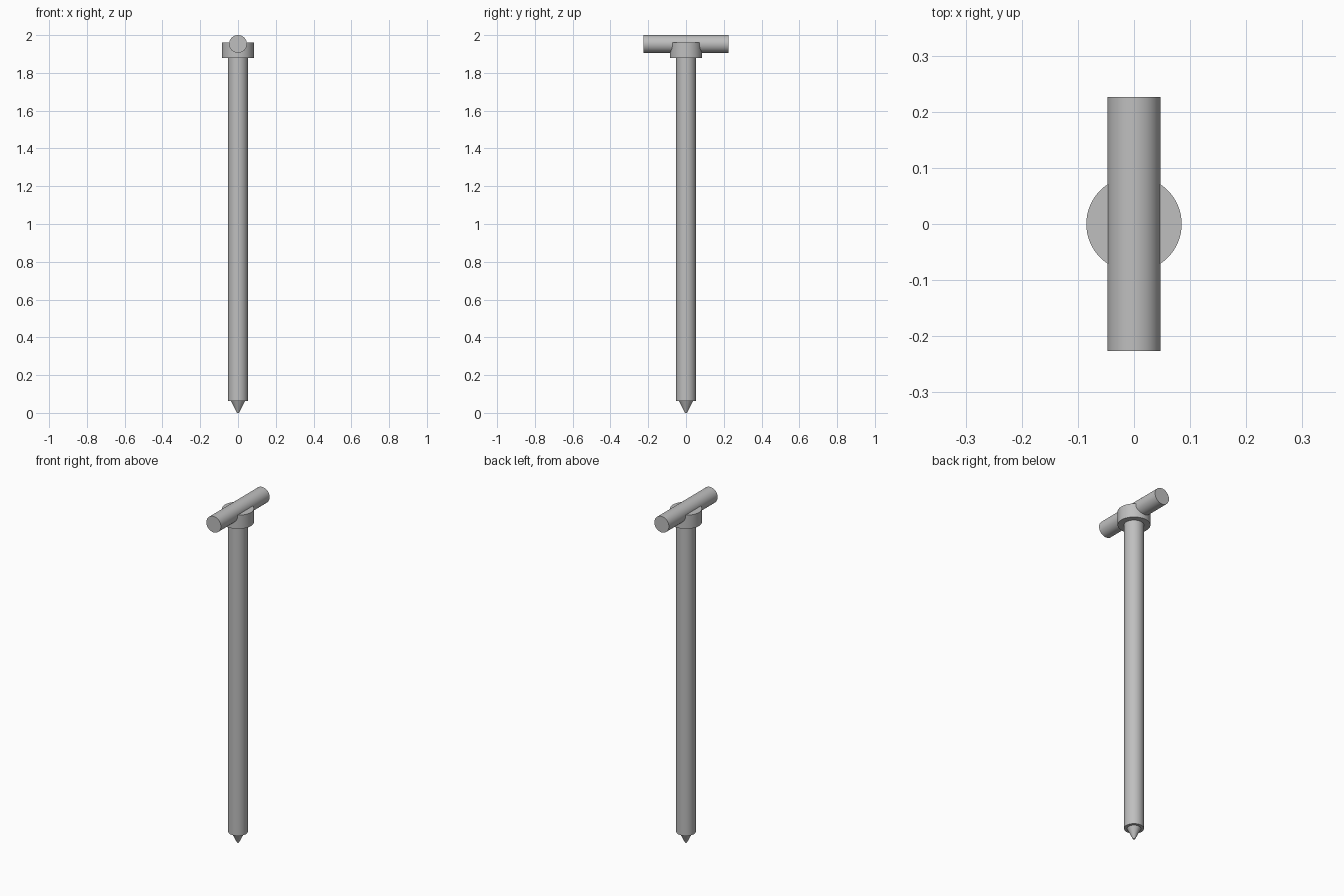
import bpy
import math

cube = bpy.data.objects.get("Cube")
if cube:
    bpy.data.objects.remove(cube, do_unlink=True)

# Single grey metal for all parts
steel = bpy.data.materials.new("grey_steel")
steel.use_nodes = True
GREY = (0.52, 0.52, 0.52, 1.0)
steel.diffuse_color = GREY
steel.node_tree.nodes["Principled BSDF"].inputs["Base Color"].default_value = GREY


def rod(name, bottom_radius, top_radius, bottom, top, along_y=False, height=0.0):
    """Capped round part between two stations on z, or on y at a given height."""
    mid = (bottom + top) / 2
    bpy.ops.mesh.primitive_cone_add(
        vertices=64, radius1=bottom_radius, radius2=top_radius, depth=top - bottom,
        location=(0, mid, height) if along_y else (0, 0, mid),
        rotation=(-math.pi / 2 if along_y else 0, 0, 0))
    obj = bpy.context.object
    obj.name = name
    obj.data.materials.append(steel)
    bpy.ops.object.shade_smooth_by_angle(angle=math.radians(30))
    return obj


# Pointed tip, long shaft, collar and cross handle
rod("tip", 0.006, 0.036, 0.0, 0.062)
rod("shaft", 0.052, 0.052, 0.062, 1.885)
rod("collar", 0.085, 0.085, 1.88, 1.96)
rod("handle", 0.047, 0.047, -0.226, 0.226, along_y=True, height=1.953)
